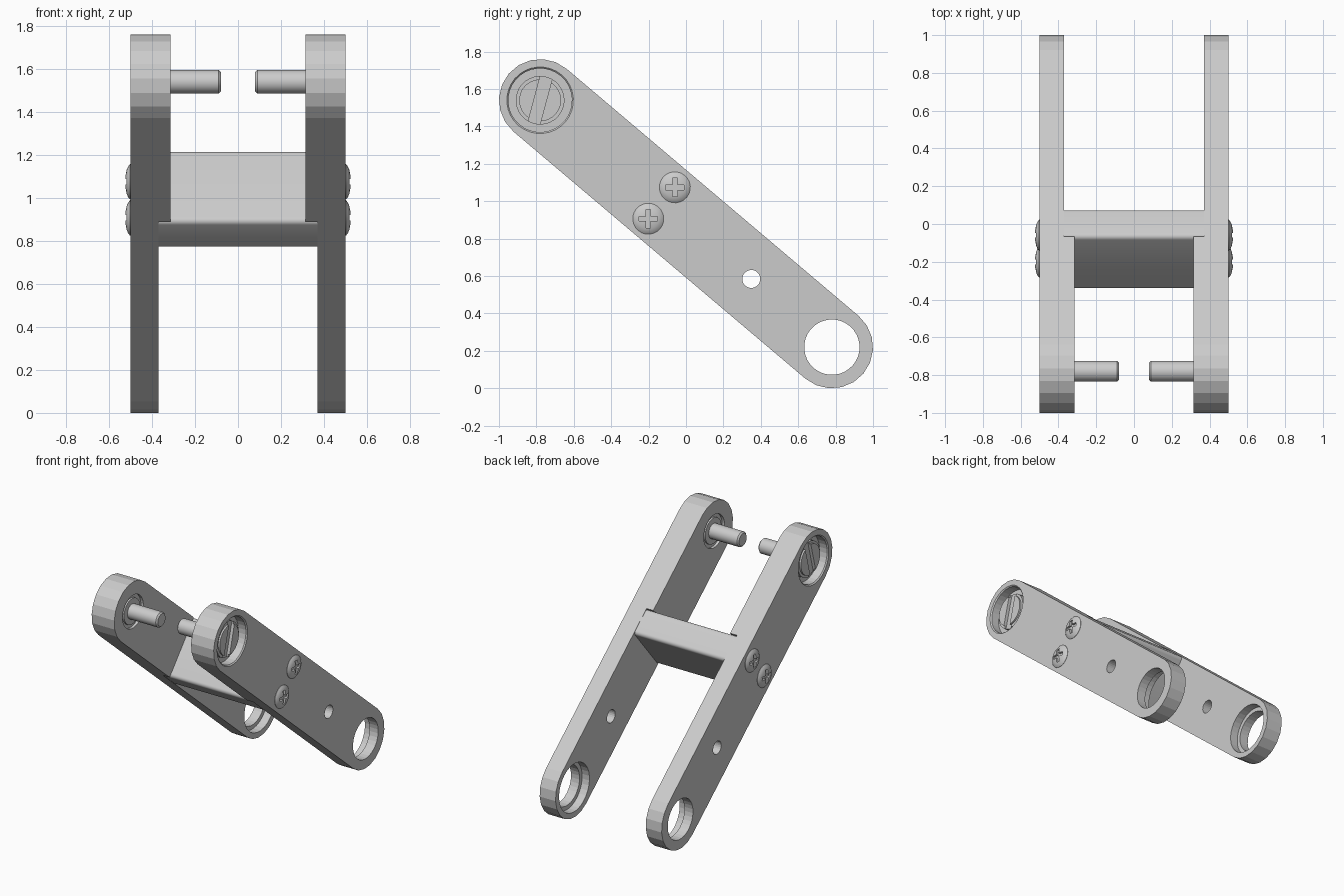
import bpy, bmesh, math
from mathutils import Vector

if "Cube" in bpy.data.objects:
    bpy.data.objects.remove(bpy.data.objects["Cube"])

# Link axis runs from the upper pivot to the lower pivot in the YZ plane
TOP, BOT, R = Vector((-0.78, 1.54)), Vector((0.78, 0.22)), 0.22
LEN = (BOT - TOP).length
DIR = (BOT - TOP) / LEN
NRM = Vector((-DIR.y, DIR.x))
BAR0, BAR1 = 0.748, 0.945


def place(s, t, x):
    p = TOP + DIR * s + NRM * t
    return (x, p.x, p.y)


def finish(name, bm, smooth=False):
    bmesh.ops.recalc_face_normals(bm, faces=bm.faces)
    me = bpy.data.meshes.new(name)
    bm.to_mesh(me)
    bm.free()
    ob = bpy.data.objects.new(name, me)
    bpy.context.collection.objects.link(ob)
    if smooth:
        activate(ob)
        bpy.ops.object.shade_smooth_by_angle(angle=math.radians(30))
    return ob


def activate(ob):
    bpy.ops.object.select_all(action='DESELECT')
    ob.select_set(True)
    bpy.context.view_layer.objects.active = ob


def skin(bm, rings):
    n = len(rings[0])
    for a, b in zip(rings, rings[1:]):
        for i in range(n):
            j = (i + 1) % n
            bm.faces.new((a[i], a[j], b[j], b[i]))
    bm.faces.new(rings[0])
    bm.faces.new(rings[-1])


def prism(name, outline, x0, x1, smooth=False):
    bm = bmesh.new()
    skin(bm, [[bm.verts.new(place(s, t, x)) for s, t in outline] for x in (x0, x1)])
    return finish(name, bm, smooth)


def lathe(name, s, t, profile, n=32, smooth=True):
    bm = bmesh.new()
    ang = [2 * math.pi * i / n for i in range(n)]
    skin(bm, [[bm.verts.new(place(s + r * math.cos(a), t + r * math.sin(a), x)) for a in ang]
              for x, r in profile])
    return finish(name, bm, smooth)


def arc(cs, ct, r, a0, a1, n):
    return [(cs + r * math.cos(math.radians(a0 + (a1 - a0) * i / n)),
             ct + r * math.sin(math.radians(a0 + (a1 - a0) * i / n))) for i in range(n + 1)]


def slot(s, t, length, width, angle, x0, x1):
    # box cutter; angle measured in the YZ plane from +y
    a = math.radians(angle) - math.atan2(DIR.y, DIR.x)
    c, d = math.cos(a), math.sin(a)
    pts = [(length / 2 * i, width / 2 * j) for i, j in ((1, 1), (-1, 1), (-1, -1), (1, -1))]
    return prism("cutter", [(s + u * c - v * d, t + u * d + v * c) for u, v in pts], x0, x1)


def cut(ob, *cutters):
    for c in cutters:
        c.hide_render = True
        m = ob.modifiers.new("cut", 'BOOLEAN')
        m.operation, m.solver, m.object = 'DIFFERENCE', 'EXACT', c
        activate(ob)
        bpy.ops.object.modifier_apply(modifier=m.name)
        bpy.data.objects.remove(c)


def mirror(ob):
    ob.modifiers.new("mirror", 'MIRROR').use_axis = (True, False, False)


# Side arms: thick above the crossbar, thin below, with pivot holes
arm = prism("side_arm", arc(0, 0, R, 90, 270, 10) + arc(LEN, 0, R, -90, 90, 10), 0.315, 0.5)
cut(arm,
    prism("cutter", [(BAR0, -0.4), (LEN + 0.4, -0.4), (LEN + 0.4, 0.4), (BAR0, 0.4)], 0.2, 0.37),
    lathe("cutter", LEN, 0, [(0.3, 0.148), (0.6, 0.148)], smooth=False),
    lathe("cutter", LEN, 0, [(0.3, 0.178), (0.43, 0.178)], smooth=False),
    lathe("cutter", 1.479, 0, [(0.3, 0.048), (0.6, 0.048)], 24, False),
    lathe("cutter", 0, 0, [(0.43, 0.17), (0.492, 0.17), (0.5, 0.178), (0.6, 0.178)], smooth=False),
    lathe("cutter", 0, 0, [(0.2, 0.122), (0.335, 0.122)], smooth=False))
mirror(arm)

# Crossbar with rounded long edges
q, h = 0.025, R - 0.002
prism("crossbar",
      arc(BAR1 - q, h - q, q, 0, 90, 5) + arc(BAR0 + q, h - q, q, 90, 180, 5)
      + arc(BAR0 + q, q - h, q, 180, 270, 5) + arc(BAR1 - q, q - h, q, 270, 360, 5),
      -0.37, 0.37, True)

# Slotted pivot pins
pin = lathe("pivot_pin", 0, 0, [
    (0.08, 0.045), (0.09, 0.055), (0.322, 0.055), (0.322, 0.095), (0.345, 0.095),
    (0.42, 0.13), (0.462, 0.13), (0.462, 0.112), (0.475, 0.112)])
cut(pin, slot(0, 0, 0.4, 0.065, 75, 0.452, 0.6))
mirror(pin)

# Domed cross-head screws fixing the crossbar
for i, t in enumerate((0.11, -0.11)):
    s = (BAR0 + BAR1) / 2 + 0.004
    screw = lathe(f"screw_{i + 1}", s, t, [
        (0.48, 0.083), (0.502, 0.083), (0.511, 0.072), (0.518, 0.055),
        (0.523, 0.032), (0.525, 0.01)], 24)
    cut(screw, slot(s, t, 0.1, 0.026, 0, 0.506, 0.6), slot(s, t, 0.1, 0.026, 90, 0.507, 0.6))
    mirror(screw)
